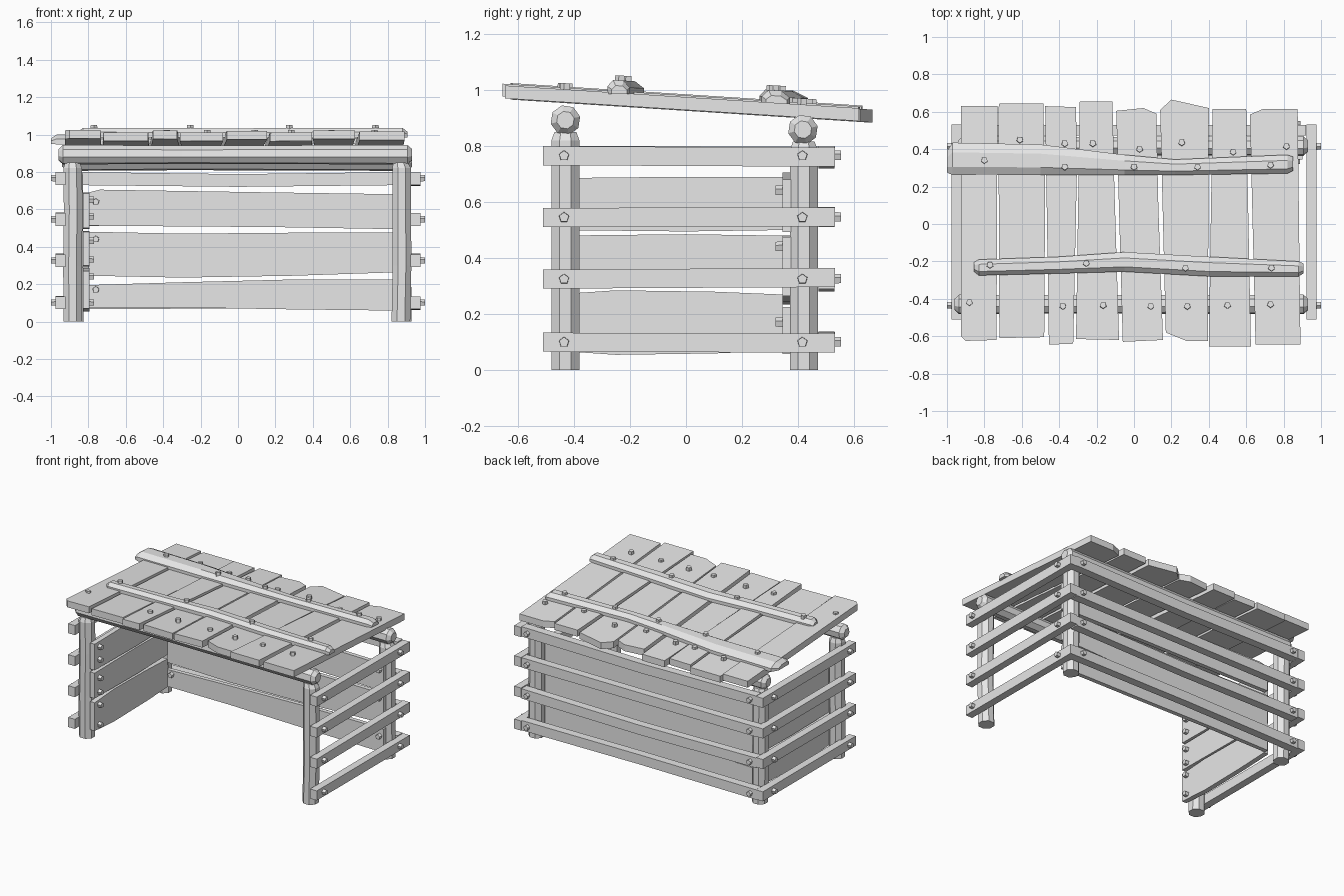
import bpy, bmesh, math, random
from mathutils import Vector

random.seed(4)
grey = bpy.data.materials.new("plain grey wood")
grey.diffuse_color = (0.8, 0.8, 0.8, 1)


def finish(name, bm):
    bmesh.ops.recalc_face_normals(bm, faces=bm.faces)
    me = bpy.data.meshes.new(name)
    bm.to_mesh(me)
    bm.free()
    me.materials.append(grey)
    ob = bpy.data.objects.new(name, me)
    bpy.context.collection.objects.link(ob)
    return ob


def loft(name, rings):
    """Skin a closed solid through rings of equal point count."""
    bm = bmesh.new()
    vs = [[bm.verts.new(p) for p in r] for r in rings]
    n = len(vs[0])
    for a, b in zip(vs, vs[1:]):
        for i in range(n):
            bm.faces.new((a[i], a[(i + 1) % n], b[(i + 1) % n], b[i]))
    bm.faces.new(vs[0])
    bm.faces.new(vs[-1])
    return finish(name, bm)


def board(name, axis, stations, d0, d1):
    """Upright board along x or y; stations are (position, z low, z high)."""
    rings = []
    for t, lo, hi in stations:
        r = [(d0, lo), (d1, lo), (d1, hi), (d0, hi)]
        rings.append([(t, d, z) if axis == 'x' else (d, t, z) for d, z in r])
    return loft(name, rings)


def bolt(pos, normal, r=0.02, h=0.04):
    bm = bmesh.new()
    bmesh.ops.create_cone(bm, cap_ends=True, segments=5, radius1=r, radius2=r * 0.9, depth=h)
    q = Vector(normal).to_track_quat('Z', 'Y')
    for v in bm.verts:
        v.co = q @ v.co + Vector(pos)
    finish("bolt", bm)


# Four hewn corner posts
for name, x, y, top in (("front_left_post", -0.88, -0.43, 0.85),
                        ("front_right_post", 0.872, -0.43, 0.85),
                        ("back_left_post", -0.875, 0.42, 0.815),
                        ("back_right_post", 0.872, 0.42, 0.815)):
    rings = []
    for k, z in enumerate((0, 0.3, 0.6, top - 0.03, top)):
        r = 0.042 if k == 4 else 0.054
        ox = random.uniform(-0.006, 0.006)
        rings.append([(x + ox + r * math.cos((i + .5) * math.pi / 4),
                       y + r * math.sin((i + .5) * math.pi / 4), z) for i in range(8)])
    loft(name, rings)

# Two beams lying along x on the posts
for name, x0, x1, y, z in (("front_beam", -0.96, 0.93, -0.43, 0.892),
                           ("back_beam", -0.94, 0.93, 0.417, 0.858)):
    rings = []
    for x, r in ((x0, 0.03), (x0 + 0.025, 0.054), (-0.3, 0.05), (0.35, 0.052),
                 (x1 - 0.025, 0.054), (x1, 0.032)):
        rings.append([(x, y + r * math.cos((i + .3) * math.pi / 4),
                       z + r * math.sin((i + .3) * math.pi / 4)) for i in range(8)])
    loft(name, rings)


# Sloping roof planks, each an outline in plan made solid
def roof_z(y):
    return 0.952 - 0.064 * y


planks = (
    ((-.925, -.6), (-.9, -.625), (-.735, -.62), (-.73, .63), (-.925, .63)),
    ((-.72, -.61), (-.48, -.605), (-.475, .2), (-.485, .645), (-.72, .645), (-.725, .62)),
    ((-.455, -.645), (-.325, -.64), (-.305, .3), (-.31, .625), (-.475, .63)),
    ((-.31, -.615), (-.08, -.62), (-.105, .2), (-.115, .655), (-.29, .655)),
    ((-.06, -.63), (.155, -.62), (.13, .1), (.12, .59), (.05, .62), (-.095, .605)),
    ((.17, -.58), (.28, -.625), (.395, -.625), (.4, .62), (.2, .665), (.14, .61)),
    ((.4, -.655), (.625, -.655), (.61, .1), (.6, .615), (.42, .615)),
    ((.65, -.645), (.89, -.645), (.875, .615), (.69, .615), (.62, .585)),
)
for k, outline in enumerate(planks):
    lift = (0.008, -0.004, 0.004, -0.005, 0.003, -0.004, 0.004, -0.002)[k]
    loft("roof_plank", [[(x, y, roof_z(y) + lift + d) for x, y in outline]
                        for d in (-0.022, 0.024)])


# Two battens across the roof; stations are (x, y low, y high, height)
def batten(name, stations):
    rings = []
    for x, a, b, h in stations:
        w = b - a
        prof = ((a, 0), (a, .55), (a + .25 * w, 1), (a + .7 * w, .95), (b, .45), (b, 0))
        rings.append([(x, y, roof_z((a + b) / 2) + 0.018 + h * f) for y, f in prof])
    loft(name, rings)


batten("front_batten", ((-.855, -.255, -.205, .03), (-.83, -.275, -.19, .05),
                        (-.4, -.265, -.175, .05), (-.05, -.255, -.15, .05),
                        (.4, -.28, -.175, .05), (.88, -.28, -.2, .05), (.905, -.265, -.21, .03)))
batten("back_batten", ((-1, .275, .39, .03), (-.97, .262, .435, .052), (-.5, .262, .425, .05),
                       (-.05, .262, .37, .05), (.22, .262, .345, .05),
                       (.82, .27, .37, .05), (.85, .285, .36, .03)))

# Roof bolts: through the planks, then through the battens
for x, y in ((-.88, -.42), (-.38, -.44), (-.165, -.435), (.09, -.44), (.285, -.44),
             (.5, -.435), (.73, -.43), (-.61, .45), (-.37, .43), (-.22, .43),
             (.03, .4), (.255, .435), (.53, .385), (.815, .415)):
    bolt((x, y, roof_z(y) + 0.024), (0, 0.064, 1))
for x, y in ((-.77, -.22), (-.255, -.21), (.275, -.235), (.735, -.235),
             (-.8, .34), (-.37, .305), (0, .305), (.34, .305), (.73, .315)):
    bolt((x, y, roof_z(y) + 0.064), (0, 0.064, 1))

# Outer rails on both sides and the back, bolted to the posts
for k, z in enumerate((0.1, 0.325, 0.545, 0.765)):
    for side, name in ((1, "right_rail"), (-1, "left_rail")):
        j = random.uniform(-0.008, 0.008)
        lo, hi = z - 0.034, z + 0.034
        board(name, 'y', ((-.51, lo, hi), (0, lo + j / 2, hi + j / 2), (.532, lo + j, hi + j)),
              side * 0.922, side * 0.975)
        for y in (-.435, .415):
            bolt((side * 0.98, y, z), (side, 0, 0))
    j = random.uniform(-0.012, 0.012)
    board("back_rail", 'x', ((-.92, z - .035, z + .035), (0, z - .035 + j, z + .033 + j),
                             (.92, z - .035, z + .035)), 0.472, 0.53)
    for x in (-.875, .872):
        bolt((x, 0.532, z), (0, 1, 0))

# Wide planks inside the back wall
for st in (((-.8, .075, .195), (-.3, .075, .21), (.3, .065, .225), (.9, .058, .225)),
           ((-.8, .245, .48), (-.3, .235, .47), (.3, .245, .475), (.9, .265, .475)),
           ((-.8, .515, .69), (-.74, .512, .705), (.2, .505, .69), (.9, .493, .68))):
    board("back_inner_plank", 'x', st, 0.345, 0.375)
for z in (0.17, 0.44, 0.64):
    for x in (-.76, .87):
        bolt((x, 0.34, z), (0, -1, 0))

# Wide planks inside the left wall
for st in (((-.47, .07, .27), (-.25, .055, .285), (.1, .06, .28), (.345, .07, .27)),
           ((-.47, .3, .48), (0, .295, .485), (.345, .3, .48)),
           ((-.47, .5, .685), (0, .495, .69), (.345, .5, .69))):
    board("left_inner_plank", 'y', st, -0.83, -0.795)
for z in (0.1, 0.24, 0.33, 0.43, 0.56, 0.65):
    bolt((-0.79, -0.42, z), (1, 0, 0))
